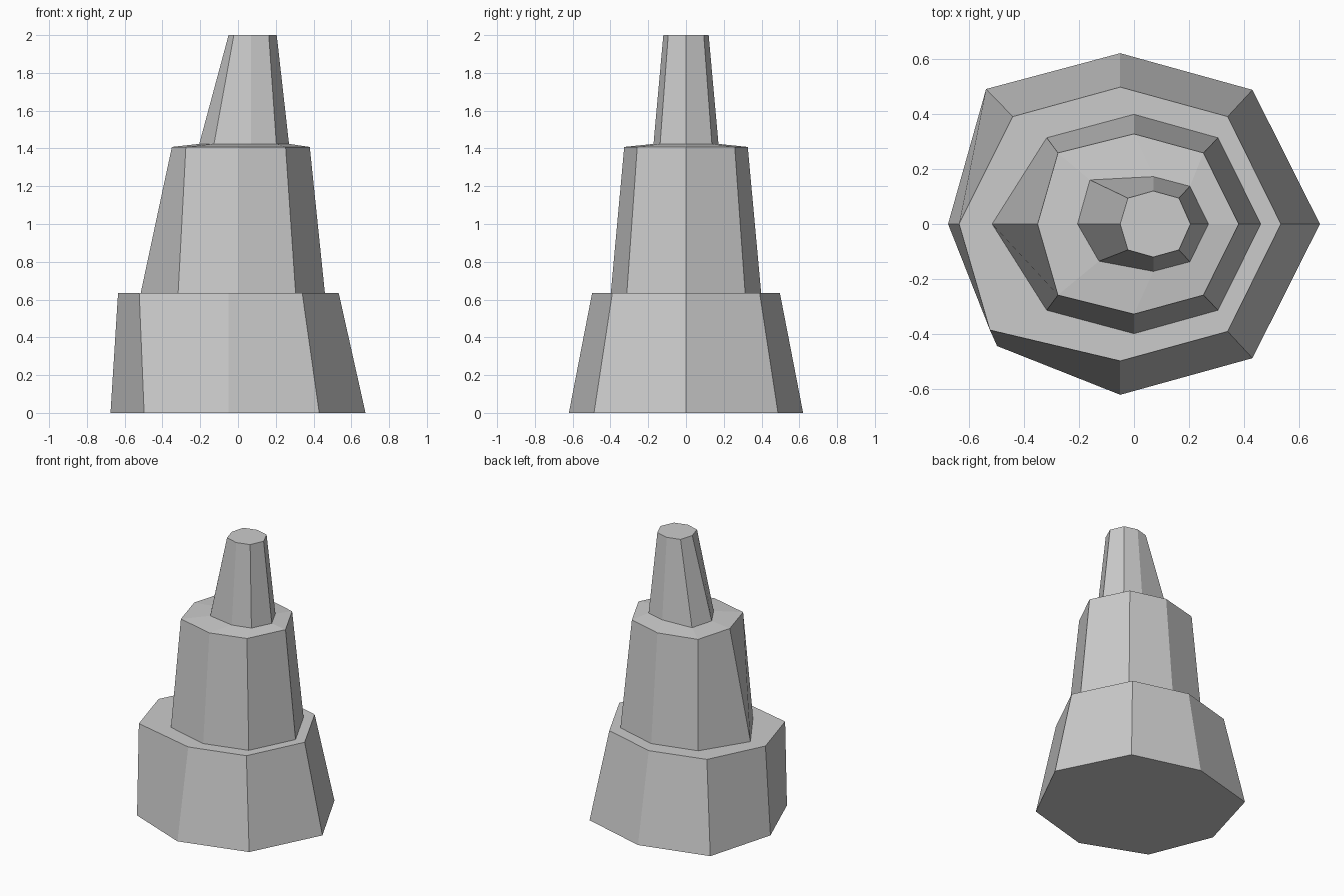
import bpy, bmesh

if "Cube" in bpy.data.objects:
    bpy.data.objects.remove(bpy.data.objects["Cube"])

# Each ring: height, right x, back-half corner points (x, y), left x, front-left corner
RINGS = [
    (0.0,   0.675, [(0.43, 0.487), (-0.05, 0.62), (-0.537, 0.49)], -0.675, (-0.497, -0.443)),
    (0.635, 0.533, [(0.34, 0.39), (-0.05, 0.497), (-0.44, 0.39)], -0.635, (-0.523, -0.385)),
    (0.635, 0.46,  [(0.305, 0.313), (0.0, 0.398), (-0.317, 0.313)], -0.515, None),
    (1.408, 0.38,  [(0.252, 0.258), (0.0, 0.327), (-0.276, 0.258)], -0.35, None),
    (1.424, 0.27,  [(0.203, 0.137), (0.07, 0.172), (-0.16, 0.16)], -0.205, (-0.127, -0.135)),
    (2.0,   0.205, [(0.163, 0.094), (0.07, 0.12), (-0.022, 0.094)], -0.05, None),
]


def ring_points(z, right, back, left, front_left):
    """Mirror the back half to the front, with an optional uneven corner."""
    front = [(x, -y) for x, y in reversed(back)]
    if front_left:
        front[0] = front_left
    return [(x, y, z) for x, y in [(right, 0)] + back + [(left, 0)] + front]


# Stepped tower: three tapered eight-sided tiers joined by ledges
bm = bmesh.new()
loops = [[bm.verts.new(p) for p in ring_points(*r)] for r in RINGS]
for low, high in zip(loops, loops[1:]):
    for i in range(8):
        j = (i + 1) % 8
        bm.faces.new((low[i], low[j], high[j], high[i]))

# Base and top caps
bm.faces.new(loops[0][::-1])
bm.faces.new(loops[-1])
bmesh.ops.recalc_face_normals(bm, faces=bm.faces)

mesh = bpy.data.meshes.new("stepped_tower")
bm.to_mesh(mesh)
bm.free()
bpy.context.collection.objects.link(bpy.data.objects.new("stepped_tower", mesh))
